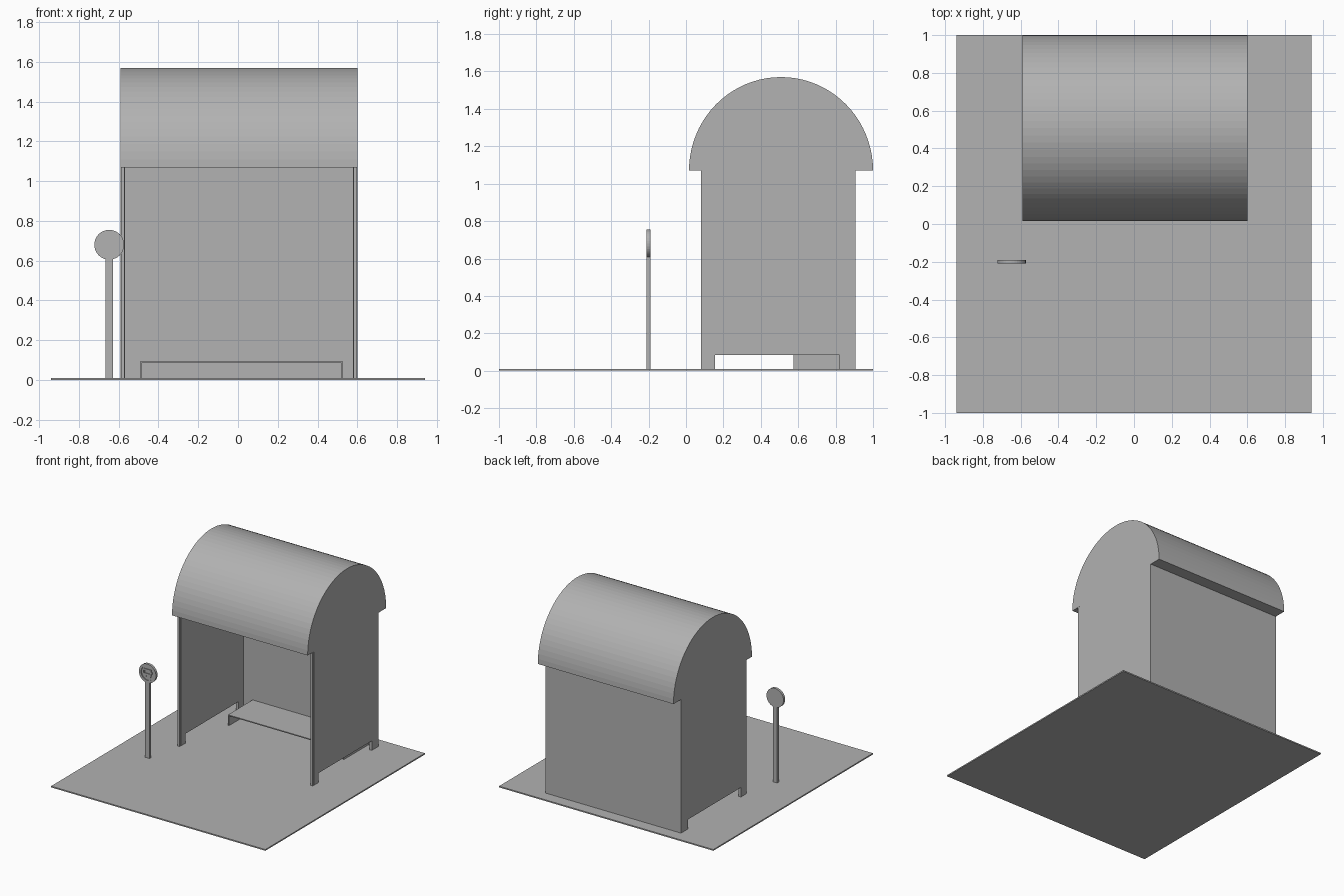
import bpy
import bmesh
from math import sin, cos, pi

if "Cube" in bpy.data.objects:
    bpy.data.objects.remove(bpy.data.objects["Cube"], do_unlink=True)

GREY = (0.445, 0.445, 0.445, 1)
grey = bpy.data.materials.new("plain grey")
grey.use_nodes = True
grey.diffuse_color = GREY
grey.node_tree.nodes["Principled BSDF"].inputs["Base Color"].default_value = GREY


def finish(name, bm):
    bmesh.ops.recalc_face_normals(bm, faces=bm.faces)
    mesh = bpy.data.meshes.new(name)
    bm.to_mesh(mesh)
    bm.free()
    mesh.materials.append(grey)
    obj = bpy.data.objects.new(name, mesh)
    bpy.context.collection.objects.link(obj)
    return obj


def prism(name, profile, axis, start, end):
    """Extrude a closed profile along x (points are y, z) or y (points are x, z)."""
    bm = bmesh.new()
    place = (lambda a, b: (start, a, b)) if axis == "x" else (lambda a, b: (a, start, b))
    face = bm.faces.new([bm.verts.new(place(a, b)) for a, b in profile])
    new = bmesh.ops.extrude_face_region(bm, geom=[face])["geom"]
    shift = (end - start, 0, 0) if axis == "x" else (0, end - start, 0)
    bmesh.ops.translate(bm, vec=shift, verts=[v for v in new if isinstance(v, bmesh.types.BMVert)])
    return finish(name, bm)


def box(name, x0, x1, y0, y1, z0, z1):
    return prism(name, [(x0, z0), (x1, z0), (x1, z1), (x0, z1)], "y", y0, y1)


def arc(cx, cz, rx, rz, sweep, steps):
    return [(cx + rx * cos(sweep * i / steps), cz + rz * sin(sweep * i / steps))
            for i in range(steps + 1)]


FLOOR, EAVE = 0.01, 1.07
LEFT, RIGHT, WALL = 0.6, -0.59, 0.022

# Ground slab
box("ground_slab", -0.94, 0.94, -1, 1, 0, FLOOR)

# Barrel roof
prism("barrel_roof", arc(0.508, EAVE, 0.492, 0.5, pi, 40), "x", RIGHT, LEFT)

# Side walls raised on feet, with a slim post on each front edge
side = [(0.095, FLOOR), (0.155, FLOOR), (0.155, 0.085), (0.82, 0.085),
        (0.82, FLOOR), (0.905, FLOOR), (0.905, EAVE), (0.095, EAVE)]
for label, x0, x1 in (("left", LEFT - WALL, LEFT), ("right", RIGHT, RIGHT + WALL)):
    prism(label + "_wall", side, "x", x0, x1)
    box(label + "_front_post", x0 + 0.002, x1 - 0.002, 0.08, 0.095, FLOOR, EAVE)

# Back wall
box("back_wall", RIGHT + WALL, LEFT - WALL, 0.883, 0.905, FLOOR, EAVE)

# Bench bent from one thin sheet
bx0, bx1, top, t = -0.49, 0.525, 0.095, 0.008
bench = [(bx0, FLOOR), (bx0 + t, FLOOR), (bx0 + t, top - t), (bx1 - t, top - t),
         (bx1 - t, FLOOR), (bx1, FLOOR), (bx1, top), (bx0, top)]
prism("bench", bench, "y", 0.575, 0.883)

# Stop sign pole and disc
sx, sz, radius, inner = -0.648, 0.68, 0.075, 0.056
box("sign_pole", sx - 0.019, sx + 0.019, -0.21, -0.19, FLOOR, 0.612)
prism("sign_disc", arc(sx, sz, radius, radius, 2 * pi, 32)[:-1], "y", -0.203, -0.19)

# Raised rim, spun from a small rectangle
bm = bmesh.new()
corners = [(inner, -0.21), (radius, -0.21), (radius, -0.203), (inner, -0.203)]
section = [bm.verts.new((sx + r, y, sz)) for r, y in corners]
edges = [bm.edges.new((section[i], section[(i + 1) % 4])) for i in range(4)]
bmesh.ops.spin(bm, geom=section + edges, cent=(sx, 0, sz), axis=(0, 1, 0),
               angle=2 * pi, steps=32, use_merge=True)
bmesh.ops.remove_doubles(bm, verts=bm.verts, dist=0.0001)
finish("sign_rim", bm)


# Vehicle pictogram made of raised plates
def plate(name, x0, x1, z0, z1):
    box(name, sx + x0, sx + x1, -0.209, -0.203, sz + z0, sz + z1)


plate("pictogram_roof", -0.03, 0.03, 0.022, 0.032)
plate("pictogram_body", -0.03, 0.03, -0.02, -0.002)
for label, s in (("left", 1), ("right", -1)):
    plate(label + "_pictogram_pillar", *sorted((s * 0.024, s * 0.03)), -0.002, 0.022)
    plate(label + "_pictogram_wheel", *sorted((s * 0.014, s * 0.026)), -0.032, -0.02)
    plate(label + "_pictogram_mirror", *sorted((s * 0.033, s * 0.038)), 0.0, 0.016)
